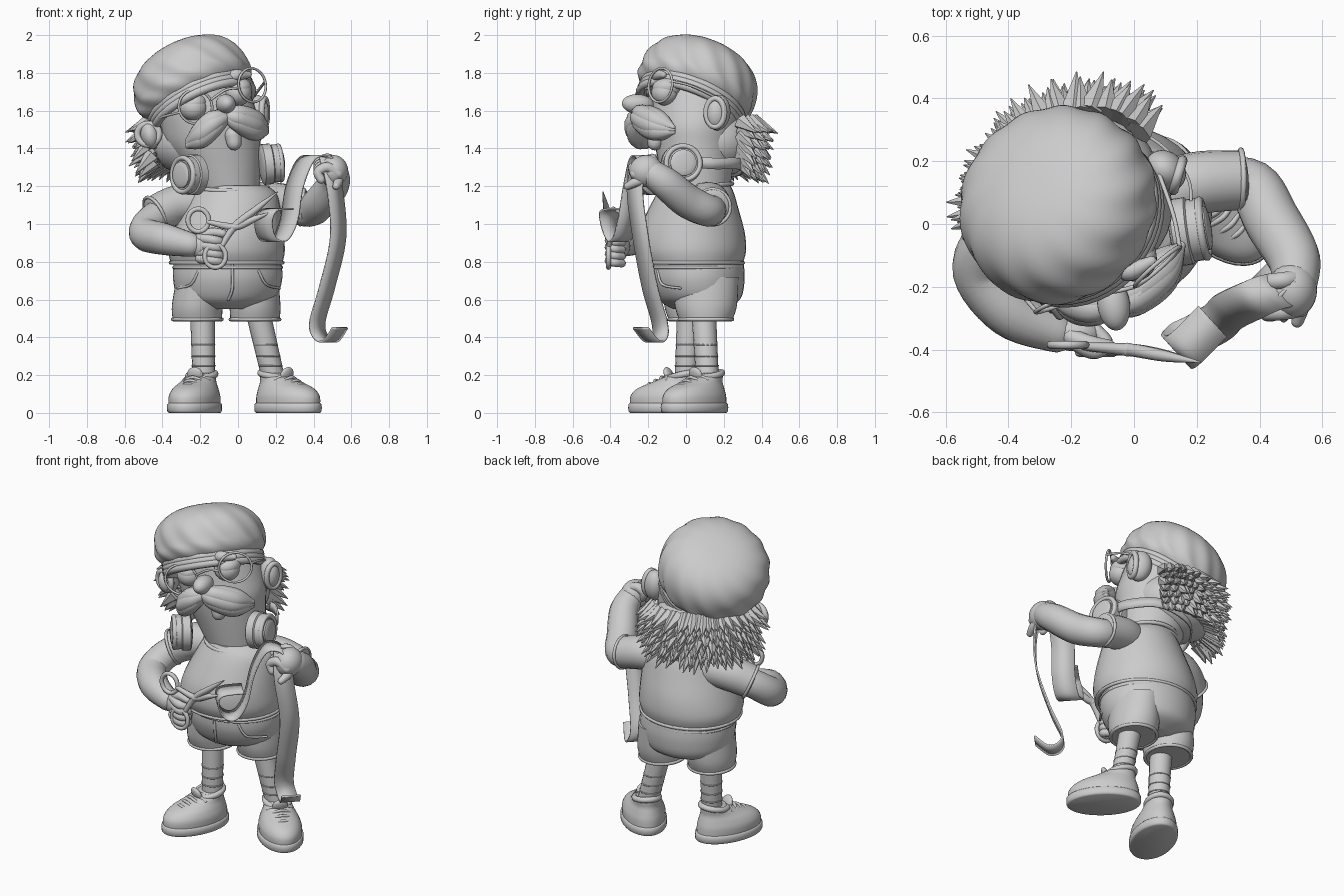
import bpy, bmesh, random
from math import sin, cos, pi, radians, hypot
from mathutils import Vector, Matrix

random.seed(4)
if "Cube" in bpy.data.objects:
    bpy.data.objects.remove(bpy.data.objects["Cube"])

clay = bpy.data.materials.new("plain grey clay")
clay.use_nodes = True
clay.diffuse_color = (.6, .6, .6, 1)
clay.node_tree.nodes["Principled BSDF"].inputs["Base Color"].default_value = clay.diffuse_color


def finish(name, bm):
    bmesh.ops.recalc_face_normals(bm, faces=bm.faces)
    mesh = bpy.data.meshes.new(name)
    bm.to_mesh(mesh)
    bm.free()
    mesh.materials.append(clay)
    mesh.shade_smooth()
    mesh.set_sharp_from_angle(angle=radians(50))
    obj = bpy.data.objects.new(name, mesh)
    bpy.context.collection.objects.link(obj)
    return obj


def spline(points, steps=6):
    p = [Vector(q) for q in points]
    p = [p[0]] + p + [p[-1]]
    path = []
    for a, b, c, d in zip(p, p[1:], p[2:], p[3:]):
        for i in range(steps):
            t = i / steps
            path.append(b + ((c - a) * t + (a * 2 - b * 5 + c * 4 - d) * t * t
                             + (b * 3 - a - c * 3 + d) * t ** 3) / 2)
    return path + [p[-1]]


def skin(name, rings):
    bm = bmesh.new()
    loops = [[bm.verts.new(co) for co in ring] for ring in rings]
    for low, high in zip(loops, loops[1:]):
        for i in range(len(low)):
            bm.faces.new((low[i - 1], low[i], high[i], high[i - 1]))
    bm.faces.new(loops[0])
    bm.faces.new(loops[-1])
    return finish(name, bm)


def stack(name, sections, sides=36, steps=5):
    """Upright form through (x, y, z, x radius, y radius) sections."""
    return skin(name, [[(x + rx * cos(2 * pi * i / sides), y + ry * sin(2 * pi * i / sides), z)
                        for i in range(sides)] for x, y, z, rx, ry in spline(sections, steps)])


def tube(name, points, sides=16, steps=6, dome=1):
    """Round-ended limb through (x, y, z, radius) points."""
    spine = [(Vector(q[:3]), q[3]) for q in spline(points, steps)]
    side, rings = None, []
    for k, (centre, r) in enumerate(spine):
        along = (spine[min(k + 1, len(spine) - 1)][0] - spine[max(k - 1, 0)][0]).normalized()
        side = along.orthogonal() if side is None else side - along * side.dot(along)
        side.normalize()
        other = along.cross(side)
        caps = [(0, 1)]
        bulge = [(sin(radians(a)) * dome * r, cos(radians(a))) for a in (25, 50, 70, 85)]
        if k == 0:
            caps = [(-s, c) for s, c in reversed(bulge)] + caps
        if k == len(spine) - 1:
            caps = caps + bulge
        for shift, scale in caps:
            rings.append([centre + along * shift + (side * cos(a) + other * sin(a)) * r * scale
                          for a in [2 * pi * i / sides for i in range(sides)]])
    return skin(name, rings)


def hoop(name, centre, rx, ry, thick, axis=(0, 0, 1)):
    turn = Vector(axis).to_track_quat('Z', 'Y')
    angles = [2 * pi * i / 24 for i in range(25)]
    return tube(name, [(*(Vector(centre) + turn @ Vector((rx * cos(a), ry * sin(a), 0))), thick)
                       for a in angles], sides=8, steps=2)


def ball(name, centre, radii, axis=(0, 0, 1)):
    bm = bmesh.new()
    bmesh.ops.create_uvsphere(bm, u_segments=28, v_segments=16, radius=1, matrix=Matrix.Diagonal((*radii, 1)))
    obj = finish(name, bm)
    obj.matrix_world = Matrix.Translation(centre) @ Vector(axis).to_track_quat('Z', 'Y').to_matrix().to_4x4()
    return obj


def ribbon(name, points, width):
    bm = bmesh.new()
    half = Vector(width) / 2
    rows = [(bm.verts.new(p - half), bm.verts.new(p + half)) for p in spline(points, 8)]
    for (a, b), (c, d) in zip(rows, rows[1:]):
        bm.faces.new((a, b, d, c))
    obj = finish(name, bm)
    solid = obj.modifiers.new("thickness", 'SOLIDIFY')
    solid.thickness, solid.offset = .01, 0


# Shoes and legs
def shoe(side, x, y, yaw):
    place = Matrix.Translation((x, y, 0)) @ Matrix.Rotation(radians(yaw), 4, 'Z')
    sole = stack(side + "_shoe_sole", [(0, 0, 0, .12, .205), (0, 0, .01, .13, .215), (0, 0, .045, .13, .215),
                                       (0, 0, .052, .12, .205)], steps=2)
    upper = stack(side + "_shoe_upper", [(0, 0, .04, .122, .207), (0, 0, .09, .122, .203), (0, .015, .13, .108, .178),
                                         (0, .055, .165, .088, .128), (0, .1, .2, .076, .082),
                                         (0, .1, .21, .06, .07)])
    parts = [sole, upper, hoop(side + "_shoe_collar", (0, .1, .2), .07, .08, .018, (0, -.2, 1)),
             ball(side + "_shoe_tongue", (0, .01, .2), (.045, .02, .045), (0, -.4, 1))]
    for k in range(4):
        yy, zz = -.1 + k * .035, .145 + k * .017
        parts.append(tube(side + "_lace", [(-.07, yy + .02, zz - .02, .009), (0, yy, zz + .01, .009),
                                           (.07, yy + .02, zz - .02, .009)], sides=8))
    for part in parts:
        part.matrix_world = place @ part.matrix_world


shoe("right", -.23, -.1, -22)
shoe("left", .265, .045, 45)
for side, hip, ankle in (("right", (-.19, .02), (-.18, .0)), ("left", (.09, .09), (.195, .115))):
    tube(side + "_leg", [(*hip, .6, .066), (*ankle, .15, .06)])
    for z in (.25, .3, .36):
        spot = Vector(hip).lerp(Vector(ankle), (.6 - z) / .45)
        hoop(side + "_sock_fold", (*spot, z), .061, .061, .004)

# Shorts
stack("shorts_hips", [(-.06, .06, .55, .12, .13), (-.06, .07, .6, .25, .215), (-.055, .06, .7, .288, .25),
                      (-.055, .055, .8, .285, .25)])
for side, x, y in (("right", -.215, .05), ("left", .09, .105)):
    stack(side + "_shorts_leg", [(x, y, .49, .13, .14), (x, y, .57, .135, .165), (x * .9, y, .72, .13, .175)])
    hoop(side + "_shorts_hem", (x, y, .495), .13, .14, .01)
for s in (-1, 1):
    tube("pocket_seam", [(-.05 + s * .16, -.15, .75, .007), (-.05 + s * .2, -.125, .68, .007),
                         (-.05 + s * .27, -.03, .66, .007)], sides=8)
tube("fly_seam", [(-.03, -.195, .78, .008), (-.03, -.185, .66, .008), (-.05, -.15, .6, .008)], sides=8)
hoop("waistband", (-.055, .05, .77), .286, .25, .008)

# Shirt
stack("shirt", [(-.06, .035, .79, .295, .265), (-.06, .03, .86, .308, .288), (-.05, .03, .96, .29, .28),
                (-.03, .04, 1.08, .255, .238), (-.02, .05, 1.16, .225, .205), (-.03, .055, 1.205, .18, .18)])
hoop("shirt_hem", (-.06, .035, .795), .297, .267, .01)
hoop("shirt_collar", (-.035, .055, 1.195), .19, .19, .012, (0, -.1, 1))

# Arms with sleeves
tube("right_sleeve", [(-.16, .07, 1.11, .1), (-.32, .04, 1.1, .105), (-.44, -.02, 1.05, .1)], dome=.15)
tube("right_arm", [(-.3, .04, 1.09, .085), (-.44, -.04, 1.03, .085), (-.49, -.15, .95, .088),
                   (-.39, -.28, .92, .085), (-.25, -.345, .89, .065)])
hoop("right_sleeve_cuff", (-.44, -.02, 1.05), .1, .1, .009, (-.8, -.4, -.4))
tube("left_sleeve", [(.08, .09, 1.12, .1), (.2, .13, 1.12, .1), (.34, .14, 1.09, .095)], dome=.15)
tube("left_arm", [(.25, .13, 1.1, .08), (.375, .12, 1.07, .085), (.44, .01, 1.12, .09),
                  (.505, -.1, 1.21, .085), (.515, -.17, 1.26, .075)])
hoop("left_sleeve_cuff", (.34, .14, 1.09), .095, .095, .009, (1, 0, -.1))

# Hands
ball("right_palm", (-.19, -.35, .885), (.085, .055, .065))
for k in range(4):
    z = .925 - k * .036
    tube("right_finger", [(-.2, -.37, z, .026), (-.13, -.405, z - .01, .026), (-.09, -.38, z - .02, .024),
                          (-.12, -.34, z - .025, .022)], sides=10)
tube("right_thumb", [(-.2, -.36, .93, .028), (-.14, -.38, .955, .026), (-.08, -.39, .95, .022)], sides=10)
ball("left_palm", (.505, -.21, 1.28), (.078, .09, .085))
for k in range(4):
    y, z = -.17 - k * .033, 1.32 - k * .015
    tube("left_finger", [(.53, y, z - .01, .028), (.475, y - .01, z + .025, .028), (.425, y - .015, z, .026),
                         (.44, y - .02, z - .04, .022)], sides=10)
tube("left_thumb", [(.53, -.22, 1.24, .03), (.53, -.27, 1.22, .026), (.52, -.31, 1.2, .02)], sides=10)

# Scissors
pivot = (-.02, -.4, .985)
for name, ring, tip in (("upper", (-.21, -.385, 1.02), (.17, -.425, 1.06)),
                        ("lower", (-.12, -.41, .83), (.21, -.44, 1.17))):
    hoop(name + "_scissor_ring", ring, .055, .06, .013, (0, -1, 0))
    joint = Vector(ring).lerp(Vector(pivot), .3)
    tube(name + "_scissor_blade", [(*joint, .013), (*pivot, .02), (*Vector(pivot).lerp(Vector(tip), .5), .018),
                                   (*tip, .003)], sides=8)
ball("scissor_pivot", pivot, (.022, .022, .022))

# Tape draped over the left hand
ribbon("tape_loop", [(.25, -.31, 1.08), (.16, -.4, 1.07), (.135, -.4, 1), (.16, -.37, .92), (.22, -.34, .92),
                     (.27, -.31, 1.02), (.3, -.28, 1.2), (.36, -.25, 1.34), (.43, -.22, 1.36), (.48, -.21, 1.33)],
       (.09, -.1, 0))
ribbon("tape_tail", [(.47, -.22, 1.36), (.51, -.27, 1.2), (.53, -.24, .93), (.47, -.19, .66), (.42, -.14, .48),
                     (.44, -.14, .4), (.49, -.18, .38), (.54, -.24, .45)], (.08, .08, 0))

# Head and neck
stack("head", [(-.05, .06, 1.15, .165, .17), (-.09, .055, 1.3, .21, .195), (-.13, .05, 1.42, .25, .215),
               (-.145, .05, 1.52, .265, .23), (-.17, .06, 1.62, .26, .24), (-.2, .07, 1.76, .24, .24)])
ball("left_ear", (.1, .17, 1.59), (.06, .07, .095), (-.1, .1, 1))
ball("right_ear", (-.465, -.03, 1.47), (.075, .05, .075), (-.2, 0, 1))
hoop("right_ear_rim", (-.475, -.055, 1.475), .06, .055, .018, (-.3, -1, 0))
hoop("left_ear_rim", (.14, .155, 1.59), .05, .075, .016, (1, -.3, 0))

# Face
ball("nose", (-.065, -.255, 1.635), (.052, .052, .085), (.15, -1, .05))
tube("mouth", [(-.025, -.16, 1.47, .045), (-.02, -.165, 1.43, .04)])
for side, x, y, z in (("right", -.235, -.15, 1.615), ("left", 0, -.11, 1.695)):
    ball(side + "_eye", (x, y, z), (.073, .073, .068))
    ball(side + "_eyelid", (x, y + .01, z + .022), (.08, .073, .055), (-.3, 0, 1))
    tube(side + "_eyebrow", [(x - .08, y, z + .05, .02), (x - .02, y - .04, z + .09, .032),
                             (x + .055, y - .01, z + .095, .018)])
for k in range(6):
    lift, out = .03 * sin(k * pi / 3), .02 * cos(k * pi / 3)
    tube("left_moustache", [(-.06, -.25, 1.57, .03), (.0, -.23 - out, 1.56 + lift, .047),
                            (.09, -.15 - out, 1.52 + lift, .055), (.15, -.07, 1.5 + lift / 2, .015)], sides=10)
    tube("right_moustache", [(-.06, -.25, 1.57, .03), (-.13, -.26 - out, 1.53 + lift, .047),
                             (-.2, -.24 - out, 1.47 + lift, .047), (-.26, -.21, 1.43 + lift / 2, .02)], sides=10)

# Glasses
hoop("right_lens_frame", (-.225, -.245, 1.62), .095, .09, .007, (.4, -1, .1))
hoop("left_lens_frame", (.075, -.135, 1.735), .095, .09, .007, (.65, -.75, .1))
tube("glasses_bridge", [(-.14, -.215, 1.66, .007), (-.065, -.215, 1.71, .007), (.0, -.2, 1.72, .007)], sides=8)
tube("left_glasses_arm", [(.145, -.07, 1.755, .007), (.125, .03, 1.73, .007), (.08, .16, 1.67, .007)], sides=8)
tube("right_glasses_arm", [(-.31, -.28, 1.59, .007), (-.42, -.14, 1.56, .007), (-.46, 0, 1.52, .007)], sides=8)

# Headphones around the neck
for side, centre, axis in (("left", (.185, -.02, 1.32), (1, .15, .1)), ("right", (-.265, -.2, 1.26), (-.78, -.62, 0))):
    c, a = Vector(centre), Vector(axis).normalized()
    for part, start, end, r in (("cushion", -.055, -.01, .108), ("cup", -.005, .03, .1), ("cap", .03, .05, .07)):
        tube(side + "_headphone_" + part, [(*(c + a * start), r), (*(c + a * end), r)], sides=32, dome=.15)
    hoop(side + "_headphone_rim", c + a * .035, .09, .09, .014, a)
ribbon("headphone_band", [(.18, .03, 1.33), (.17, .15, 1.32), (.06, .27, 1.32), (-.08, .3, 1.3), (-.22, .25, 1.28),
                          (-.33, .05, 1.27), (-.29, -.15, 1.26)], (0, 0, .06))

# Spiky hair around the back of the head, fullest behind the left ear
ball("hair_mass", (-.19, .14, 1.43), (.27, .235, .19))
bm = bmesh.new()
for row in range(7):
    for k in range(24):
        a = radians(44 + k * 6.4 + row % 2 * 3 + random.uniform(-2, 2))
        out = Vector((cos(a), sin(a), 0))
        root = Vector((-.2, .09, 1.54 - row * .035)) + out * (.26 - row * .003 + .035 * sin(2 * a))
        aim = (out + Vector((random.uniform(-.2, .2), 0, -.45 - row * .11))).normalized()
        length = random.uniform(.11, .155)
        place = Matrix.Translation(root + aim * length / 2) @ aim.to_track_quat('Z', 'Y').to_matrix().to_4x4()
        bmesh.ops.create_cone(bm, cap_ends=True, segments=6, radius1=.045, radius2=.002, depth=length, matrix=place)
finish("hair_spikes", bm)

# Tilted cap, puffy and square-shouldered, with spiral folds
up = Vector((-.386, .343, .857)).normalized()
bm = bmesh.new()
bmesh.ops.create_uvsphere(bm, u_segments=96, v_segments=40, radius=1)
for v in bm.verts:
    x, y, z = v.co
    rho = hypot(x, y)
    swirl = Vector((x, y, 0)).angle(Vector((1, 0, 0)), 0) * (1 if y > 0 else -1)
    puff = (rho ** 2.5 + abs(z) ** 2.5) ** -.4
    wide = .32 * puff * (1 + .016 * sin(13 * swirl + 7 * z) * rho * rho)
    v.co = (x * wide, y * wide, z * puff * (.235 if z > 0 else .14))
crown = finish("cap_crown", bm)
crown.matrix_world = Matrix.Translation((-.235, .055, 1.725)) @ up.to_track_quat('Z', 'Y').to_matrix().to_4x4()
base = Vector((-.23, .06, 1.72))
for k in range(3):
    hoop("cap_band", base - up * (.08 + k * .024), .275, .275, .024, up)
